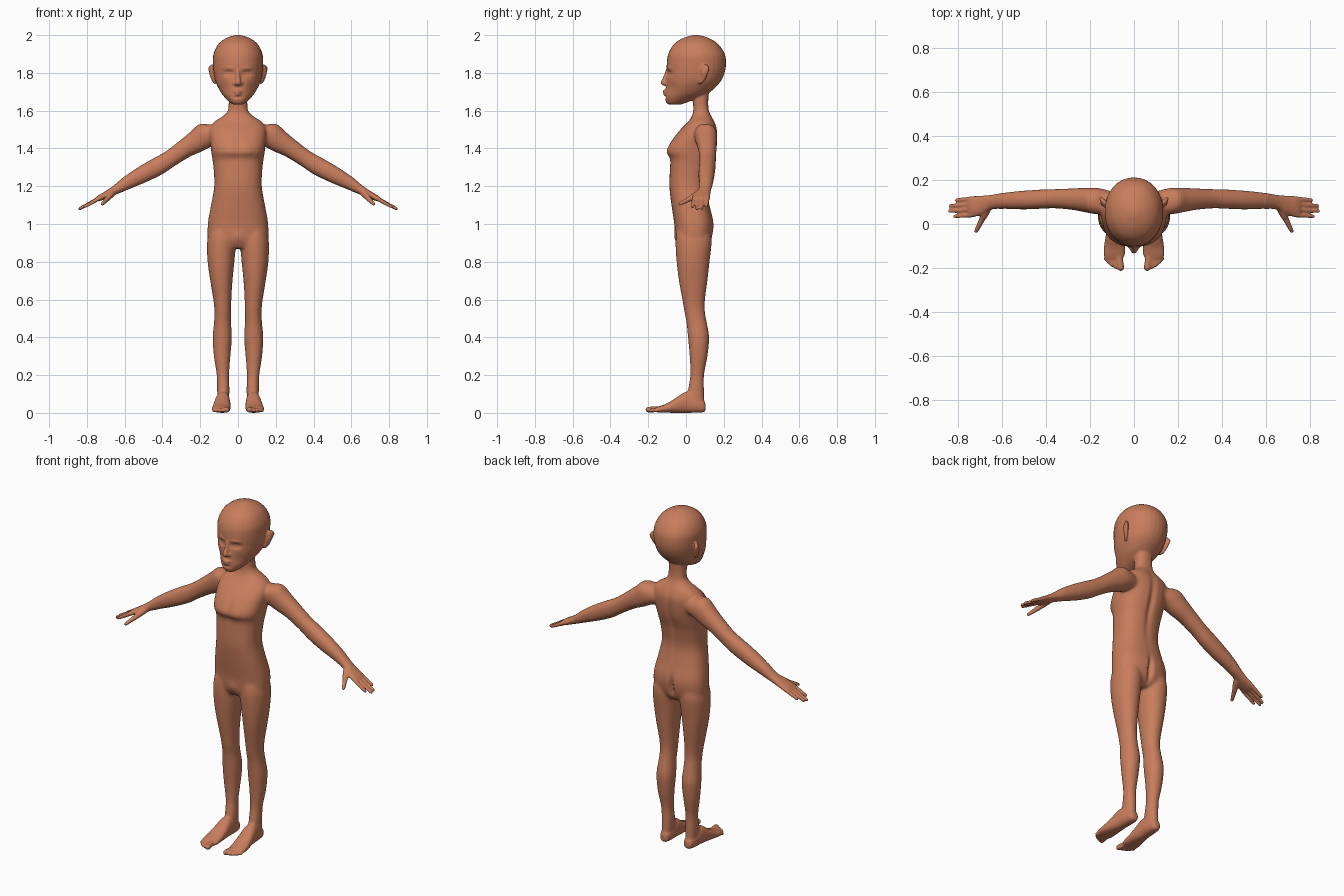
import bpy, bmesh, math
from mathutils import Vector

bm = bmesh.new()
X, Y, Z = Vector((1, 0, 0)), Vector((0, 1, 0)), Vector((0, 0, 1))


def spline(rows, steps=4):
    """Catmull-Rom interpolation through rows of numbers."""
    out = []
    for i in range(len(rows) - 1):
        p0, p1, p2, p3 = (rows[max(i - 1, 0)], rows[i], rows[i + 1], rows[min(i + 2, len(rows) - 1)])
        for s in range(steps):
            t = s / steps
            out.append([0.5 * (2 * b + (c - a) * t + (2 * a - 5 * b + 4 * c - d) * t * t
                               + (3 * b - a - 3 * c + d) * t ** 3) for a, b, c, d in zip(p0, p1, p2, p3)])
    return out + [list(rows[-1])]


def loft(rows, u, v, power=2.2, mirror=False, n=32):
    """Skin of rounded rings; each row is x, y, z, radius along u, radius along v."""
    for side in ((1, -1) if mirror else (1,)):
        rings = []
        for x, y, z, a, b in spline(rows):
            ring = []
            for k in range(n):
                c, s = math.cos(math.tau * k / n), math.sin(math.tau * k / n)
                p = (Vector((x, y, z)) + u * a * math.copysign(abs(c) ** (2 / power), c)
                     + v * b * math.copysign(abs(s) ** (2 / power), s))
                ring.append(bm.verts.new((p.x * side, p.y, p.z)))
            rings.append(ring)
        for r, q in zip(rings, rings[1:]):
            for k in range(n):
                bm.faces.new((r[k], r[(k + 1) % n], q[(k + 1) % n], q[k]))
        bm.faces.new(rings[0][::-1])
        bm.faces.new(rings[-1])


def upright(rows, power=2.2, mirror=False):
    """Loft along z; each row is z, x centre, half width, front y, back y."""
    loft([(x, (f + b) / 2, z, w, (b - f) / 2) for z, x, w, f, b in rows], X, Y, power, mirror)


def digit(p, q, r0, r1, mirror=True):
    """Round-ended finger or toe from p to q."""
    p, q = Vector(p), Vector(q)
    d = (q - p).normalized()
    u = d.cross(Z).normalized()
    pts = [(p, r0), (p.lerp(q, .5), (r0 + r1) / 2), (q - d * r1, r1), (q - d * r1 * .3, r1 * .72), (q, r1 * .15)]
    loft([(*c, r, r) for c, r in pts], u, u.cross(d), 2, mirror, 16)


# torso and neck
upright([(.87, 0, .10, -.03, .10), (.91, 0, .155, -.052, .132), (1.0, 0, .16, -.062, .147),
         (1.1, 0, .143, -.077, .125), (1.2, 0, .126, -.088, .110), (1.3, 0, .13, -.085, .126),
         (1.345, 0, .136, -.086, .14), (1.385, 0, .142, -.104, .153), (1.44, 0, .148, -.078, .163),
         (1.5, 0, .15, -.03, .165), (1.54, 0, .128, .01, .152), (1.57, 0, .082, .03, .136),
         (1.6, 0, .054, .038, .122), (1.65, 0, .049, .036, .118), (1.74, 0, .05, .02, .125)], 2.4)

# head
upright([(1.632, 0, .022, -.09, -.03), (1.642, 0, .042, -.104, .0), (1.67, 0, .07, -.112, .075),
         (1.70, 0, .093, -.108, .13), (1.75, 0, .118, -.105, .18), (1.8, 0, .129, -.102, .204),
         (1.85, 0, .133, -.102, .212), (1.9, 0, .13, -.094, .205), (1.95, 0, .106, -.066, .173),
         (1.98, 0, .07, -.025, .13), (1.996, 0, .03, .02, .085), (2.0, 0, .008, .04, .06)], 2.1)

# nose, nostrils and lips
loft([(0, -.098, 1.82, .008, .008), (0, -.108, 1.78, .011, .012), (0, -.119, 1.75, .015, .016),
      (0, -.116, 1.736, .014, .012), (0, -.106, 1.732, .006, .005)], X, Y, 2)
digit((.012, -.095, 1.744), (.017, -.117, 1.742), .010, .010)
for z, y, w in ((1.702, -.114, .036), (1.688, -.112, .033)):
    loft([(s * w, y + .018 * abs(s), z, r, r) for s, r in ((-1, .003), (-.5, .008), (0, .0095), (.5, .008), (1, .003))], Y, Z, 2)

# ears
eu, ev = Vector((.55, .84, 0)), Vector((.84, -.55, 0))
loft([(.122, .075, 1.742, .006, .005), (.125, .08, 1.755, .018, .009), (.132, .09, 1.79, .027, .011),
      (.138, .098, 1.822, .03, .011), (.138, .1, 1.838, .019, .008), (.137, .1, 1.845, .005, .003)], eu, ev, 2, True)

# legs
upright([(.96, .085, .066, -.05, .13), (.9, .088, .076, -.056, .136), (.8, .09, .071, -.05, .125),
         (.7, .088, .059, -.038, .114), (.6, .083, .048, -.02, .101), (.54, .081, .044, -.01, .1),
         (.48, .082, .045, .002, .11), (.4, .083, .051, .01, .123), (.3, .084, .044, .019, .114),
         (.2, .08, .033, .022, .096), (.12, .078, .033, .01, .096), (.06, .078, .03, .005, .098)], 2.1, True)

# feet and toes
loft([(.078, .104, .03, .012, .014), (.078, .094, .034, .026, .03), (.079, .05, .045, .035, .044),
      (.081, 0, .056, .039, .056), (.084, -.05, .041, .044, .041), (.088, -.10, .026, .048, .025),
      (.09, -.14, .019, .048, .017), (.09, -.16, .016, .036, .012)], X, Z, 2.4, True)
for x, y, r in ((.058, -.214, .0155), (.082, -.205, .011), (.101, -.195, .0105), (.118, -.182, .010), (.133, -.166, .0095)):
    digit((.5 * (x + .085), -.12, .02), (x, y, r + .001), r, r)

# arms and palms
av = Vector((.5, 0, .866))
loft([(.09, .095, 1.475, .05, .05), (.165, .104, 1.472, .06, .068), (.22, .109, 1.437, .056, .061),
      (.28, .113, 1.4, .049, .051), (.36, .115, 1.345, .044, .046), (.42, .113, 1.308, .044, .049),
      (.5, .109, 1.265, .043, .046), (.58, .106, 1.222, .038, .037), (.645, .1, 1.183, .033, .025),
      (.69, .086, 1.158, .043, .02), (.735, .079, 1.136, .048, .015), (.755, .079, 1.127, .042, .009)],
     Y, av, 2.2, True)

# fingers and thumbs
for y0, y1, x, z in ((.042, .034, .822, 1.086), (.067, .058, .845, 1.077), (.091, .082, .842, 1.08), (.115, .108, .815, 1.094)):
    digit((.73, y0, 1.138), (x, y1, z), .0115, .0085)
digit((.665, .075, 1.165), (.69, .02, 1.135), .019, .015)
digit((.687, .03, 1.138), (.722, -.04, 1.102), .0145, .009)

# fuse the parts into one skin
bmesh.ops.recalc_face_normals(bm, faces=bm.faces)
mesh = bpy.data.meshes.new("body")
bm.to_mesh(mesh)
bm.free()
body = bpy.data.objects.new("body", mesh)
bpy.context.collection.objects.link(body)
bpy.context.view_layer.objects.active = body
body.select_set(True)
remesh = body.modifiers.new("fuse", 'REMESH')
remesh.mode, remesh.voxel_size = 'VOXEL', .0052
bpy.ops.object.modifier_apply(modifier="fuse")

# soften joints strongly, fingers and face lightly
joints = body.vertex_groups.new(name="joints")
joints.add([v.index for v in body.data.vertices
            if (abs(v.co.x) < .6 and .06 < v.co.z < 1.61 and v.co.y > -.09)], 1, 'REPLACE')
for name, group, times in (("soft_joints", "joints", 30), ("soft_all", "", 3)):
    m = body.modifiers.new(name, 'SMOOTH')
    m.factor, m.iterations, m.vertex_group = .5, times, group
    bpy.ops.object.modifier_apply(modifier=name)

# sculpt strokes, mirrored: centre, radii, push
strokes = [
    ((.048, -.10, 1.797), (.026, .05, .013), (0, .017, 0)),    # eye socket
    ((.048, -.085, 1.797), (.018, .05, .007), (0, -.009, 0)),  # eyelid
    ((.05, -.09, 1.825), (.03, .05, .009), (0, -.004, 0)),     # brow
    ((.07, -.08, 1.72), (.025, .05, .03), (0, .006, 0)),       # cheek hollow
    ((0, -.11, 1.672), (.03, .03, .007), (0, .006, 0)),        # below lips
    ((.145, .085, 1.8), (.008, .012, .022), (-.008, .003, 0)), # ear bowl
    ((0, -.09, 1.40), (.02, .05, .06), (0, .006, 0)),          # breastbone
    ((0, .15, 1.35), (.018, .06, .16), (0, -.012, 0)),         # spine
    ((0, .14, .96), (.014, .06, .06), (0, -.022, 0)),          # seat cleft
    ((0, -.06, .93), (.03, .04, .03), (0, -.006, 0)),          # pelvis
]
for c, r, push in strokes:
    c, push = Vector(c), Vector(push)
    for v in body.data.vertices:
        p = v.co
        d = ((abs(p.x) - c.x) / r[0]) ** 2 + ((p.y - c.y) / r[1]) ** 2 + ((p.z - c.z) / r[2]) ** 2
        if d < 9:
            w = math.exp(-d)
            p.x += math.copysign(push.x * w, p.x)
            p.y += push.y * w
            p.z += push.z * w

# skin colour
skin = bpy.data.materials.new("terracotta_skin")
skin.diffuse_color = (.58, .205, .107, 1)
body.data.materials.clear()
body.data.materials.append(skin)
bpy.ops.object.shade_smooth()
